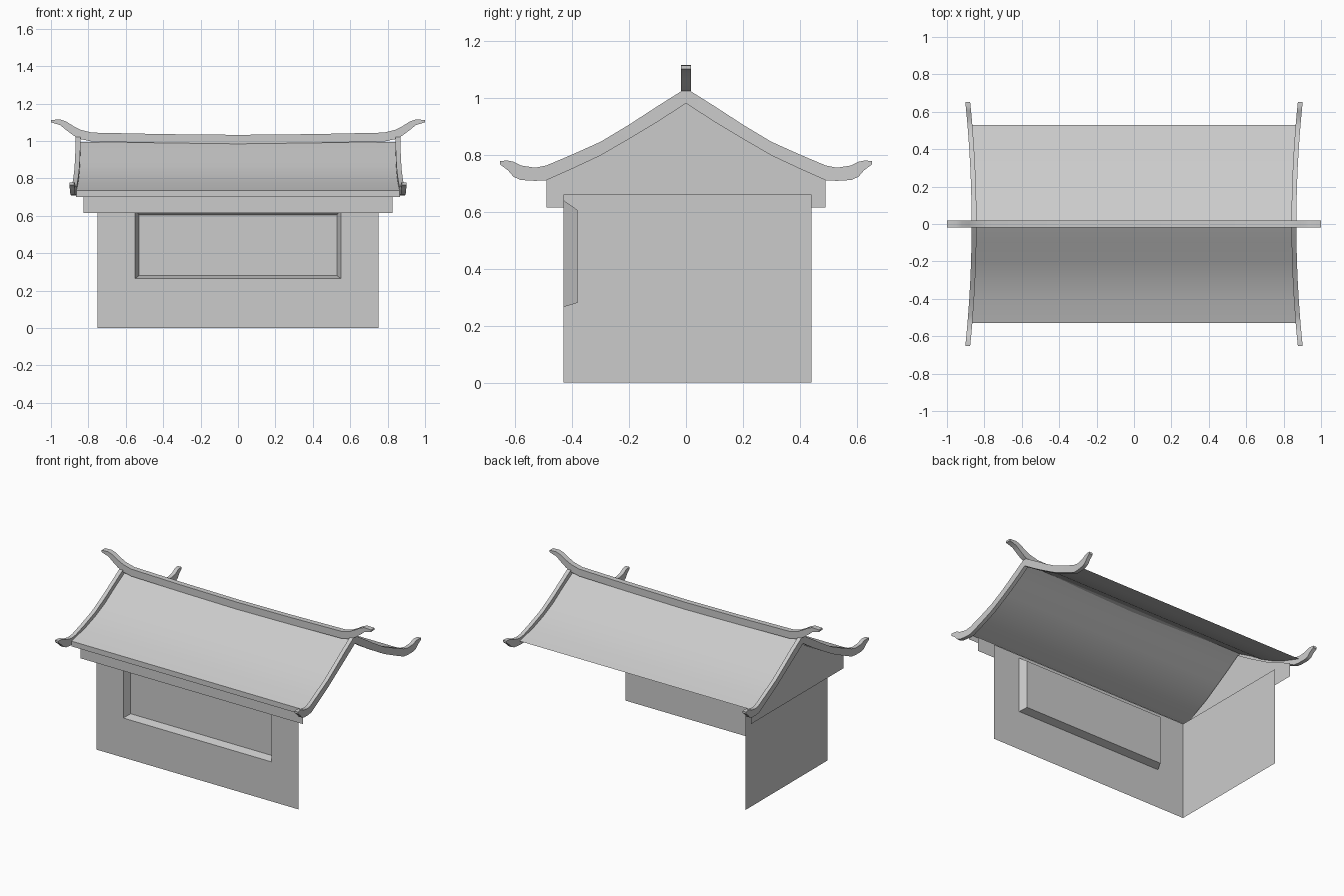
import bpy
import bmesh

cube = bpy.data.objects.get("Cube")
if cube:
    bpy.data.objects.remove(cube, do_unlink=True)

grey = bpy.data.materials.new("plain_grey")
grey.use_nodes = True
grey.diffuse_color = (0.6, 0.6, 0.6, 1)
grey.node_tree.nodes["Principled BSDF"].inputs["Base Color"].default_value = grey.diffuse_color


def build(name, verts, faces, smooth=False, closed=False):
    mesh = bpy.data.meshes.new(name)
    mesh.from_pydata(verts, [], faces)
    if closed:
        bm = bmesh.new()
        bm.from_mesh(mesh)
        bmesh.ops.recalc_face_normals(bm, faces=bm.faces)
        bm.to_mesh(mesh)
        bm.free()
    mesh.materials.append(grey)
    obj = bpy.data.objects.new(name, mesh)
    bpy.context.collection.objects.link(obj)
    if smooth:
        bpy.ops.object.select_all(action="DESELECT")
        obj.select_set(True)
        bpy.context.view_layer.objects.active = obj
        bpy.ops.object.shade_smooth_by_angle(angle=0.6)
    return obj


def mirrored(half):
    """Extend rows of (distance, ...) to the negative side of the centre."""
    return [(-row[0], *row[1:]) for row in reversed(half[1:])] + half


def rect_xz(x, y, z0, z1):
    return [(-x, y, z0), (x, y, z0), (x, y, z1), (-x, y, z1)]


def rect_yz(x, y0, y1, z0, z1):
    return [(x, y1, z0), (x, y0, z0), (x, y0, z1), (x, y1, z1)]


def bar(name, half, thick, place):
    """Closed bar swept through rows of (distance, top, bottom)."""
    rows = mirrored(half)
    verts = []
    for s, top, bottom in rows:
        verts += [place(s, side * thick, z)
                  for side, z in ((-1, bottom), (1, bottom), (1, top), (-1, top))]
    faces = [(0, 1, 2, 3), tuple(range(len(verts) - 4, len(verts)))]
    for r in range(len(rows) - 1):
        a = r * 4
        faces += [(a + i, a + (i + 1) % 4, a + 4 + (i + 1) % 4, a + 4 + i)
                  for i in range(4)]
    build(name, verts, faces, smooth=True, closed=True)


# Front wall with a bevelled window recess
loops = (rect_xz(0.75, -0.43, 0, 0.66)
         + rect_xz(0.55, -0.43, 0.265, 0.64)
         + rect_xz(0.53, -0.38, 0.28, 0.605))
ring_faces = [(b + i, b + (i + 1) % 4, b + 4 + (i + 1) % 4, b + 4 + i)
              for b in (0, 4) for i in range(4)]
build("front_wall", loops, ring_faces + [(8, 9, 10, 11)])

# Side wall and the beams above the walls
quad = [(0, 1, 2, 3)]
build("side_wall", rect_yz(-0.75, -0.43, 0.44, 0, 0.66), quad)
build("front_beam", rect_xz(0.825, -0.49, 0.615, 0.71), quad)
build("side_beam", rect_yz(-0.825, -0.49, 0.49, 0.615, 0.71), quad)

# Gable
gable = mirrored([(0, 0.98), (0.1, 0.915), (0.3, 0.797), (0.49, 0.71)])
gable_verts = [(-0.825, y, z) for y, z in gable]
build("gable", gable_verts, [tuple(reversed(range(len(gable))))])
bpy.data.objects["gable"].data.flip_normals()

# Curved roof sheet with a fascia along the front eave
slope = mirrored([(0, 0.995), (0.1, 0.937), (0.2, 0.87), (0.3, 0.817),
                  (0.4, 0.775), (0.53, 0.735)])
slope = [(-0.53, 0.70)] + slope
roof_verts = [(x, y, z) for y, z in slope for x in (-0.865, 0.865)]
roof_faces = [(2 * i, 2 * i + 1, 2 * i + 3, 2 * i + 2) for i in range(len(slope) - 1)]
build("roof", roof_verts, roof_faces, smooth=True)

# Ridge beam with upturned ends
ridge = [(0, 1.033, 0.985), (0.4, 1.037, 0.99), (0.78, 1.045, 0.997),
         (0.84, 1.06, 1.01), (0.88, 1.08, 1.03), (0.92, 1.105, 1.06),
         (0.95, 1.115, 1.085), (1.0, 1.113, 1.1)]
bar("ridge_beam", ridge, 0.018, lambda s, t, z: (s, t, z))

# Barge boards, flaring outward to upturned tips
barge = [(0, 1.033, 0.98), (0.1, 0.97, 0.915), (0.2, 0.905, 0.855),
         (0.3, 0.845, 0.797), (0.4, 0.8, 0.75), (0.49, 0.762, 0.71),
         (0.53, 0.754, 0.708), (0.58, 0.762, 0.711), (0.605, 0.775, 0.722),
         (0.625, 0.779, 0.745), (0.652, 0.778, 0.765)]
for name, side in (("left_barge_board", 1), ("right_barge_board", -1)):
    bar(name, barge, 0.013,
        lambda s, t, z, k=side: (k * (0.855 + 0.08 * s * s) + t, s, z))
